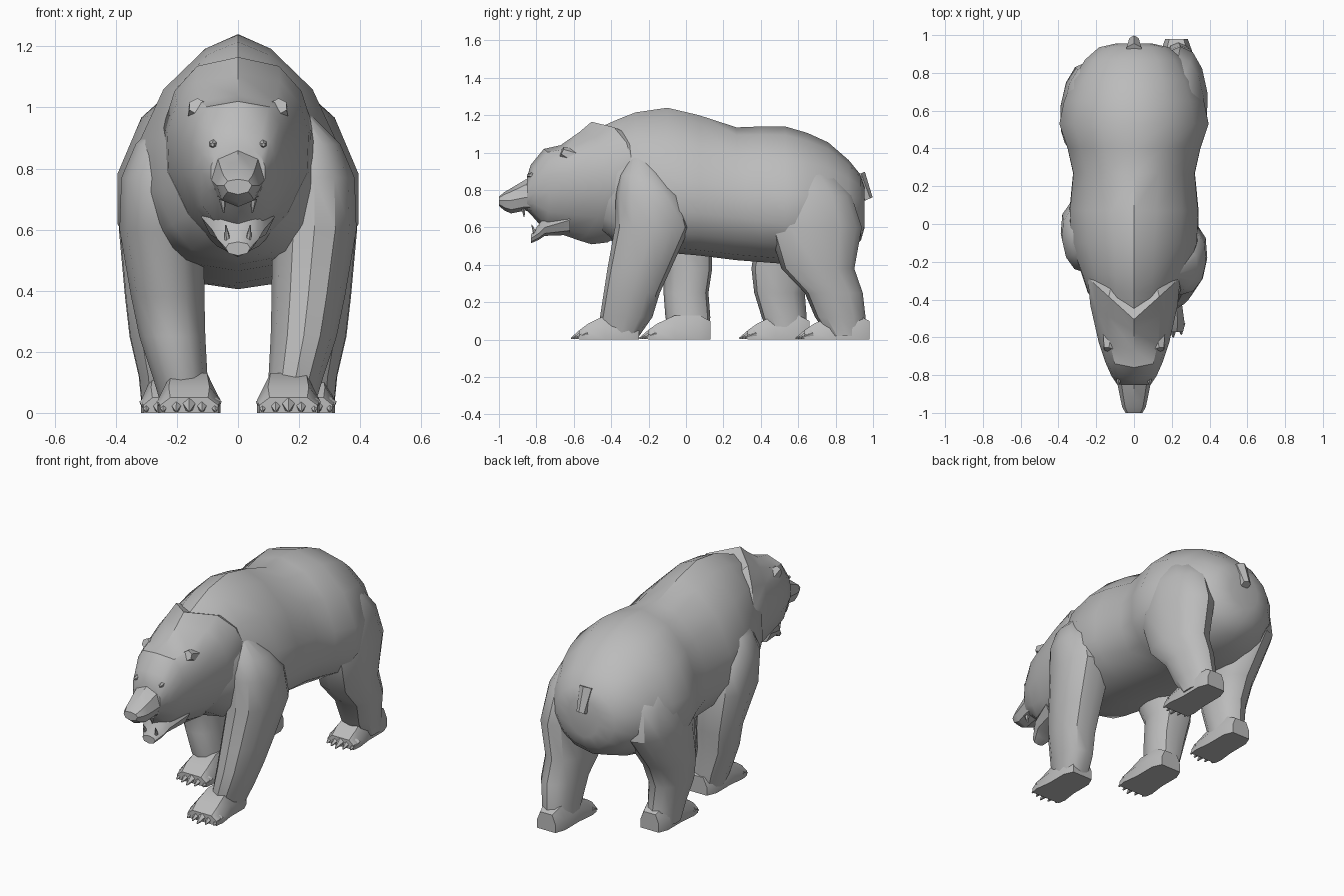
import bpy, bmesh, math
from mathutils import Vector, Matrix

if "Cube" in bpy.data.objects:
    bpy.data.objects.remove(bpy.data.objects["Cube"], do_unlink=True)

fur = bpy.data.materials.new("grey_fur")
fur.use_nodes = True
grey = (0.5, 0.5, 0.5, 1)
fur.diffuse_color = grey
fur.node_tree.nodes["Principled BSDF"].inputs["Base Color"].default_value = grey


def finish(name, bm):
    """Turn a bmesh into a shaded, coloured object."""
    bmesh.ops.recalc_face_normals(bm, faces=bm.faces)
    mesh = bpy.data.meshes.new(name)
    bm.to_mesh(mesh)
    bm.free()
    mesh.materials.append(fur)
    obj = bpy.data.objects.new(name, mesh)
    bpy.context.collection.objects.link(obj)
    bpy.ops.object.select_all(action="DESELECT")
    obj.select_set(True)
    bpy.context.view_layer.objects.active = obj
    bpy.ops.object.shade_smooth_by_angle(angle=math.radians(35))


def loft(name, rings):
    """Skin a list of equal-sized point rings and close both ends."""
    bm = bmesh.new()
    loops = [[bm.verts.new(p) for p in ring] for ring in rings]
    n = len(loops[0])
    for a, b in zip(loops, loops[1:]):
        for i in range(n):
            j = (i + 1) % n
            bm.faces.new((a[i], a[j], b[j], b[i]))
    bm.faces.new(loops[0])
    bm.faces.new(loops[-1])
    finish(name, bm)


def power(v, e):
    return math.copysign(abs(v) ** e, v)


def upright(y, top, mid, bottom, w, up=.8, low=.8, sweep=0, sides=14):
    """Cross-section facing forward: up and low pinch (above one) or square off
    (below one) the two halves, sweep carries the flanks backward."""
    ring = []
    for i in range(sides):
        t = math.tau * i / sides
        c = math.cos(t)
        x = w * power(math.sin(t), up if c > 0 else low)
        z = mid + c * (top - mid if c > 0 else mid - bottom)
        ring.append((x, y + sweep * abs(x), z))
    return ring


def level(z, x, y, rx, ry, taper, sides=12):
    """Horizontal cross-section of a leg, narrowed toward the back by taper."""
    ring = []
    for i in range(sides):
        c, s = math.cos(math.tau * i / sides), math.sin(math.tau * i / sides)
        ring.append((x + rx * power(c, .85) * (1 - taper * s),
                     y + ry * power(s, .9), z))
    return ring


def spike(name, start, end, r_start, r_end, sides=6):
    """Tapered piece between two points."""
    a, b = Vector(start), Vector(end)
    spin = (b - a).to_track_quat("Z", "Y").to_matrix().to_4x4()
    bm = bmesh.new()
    bmesh.ops.create_cone(bm, cap_ends=True, segments=sides, radius1=r_start,
                          radius2=r_end, depth=(b - a).length,
                          matrix=Matrix.Translation((a + b) / 2) @ spin)
    finish(name, bm)


# Torso from neck to rump: y, top, widest height, bottom, half width, pinches
torso = [
    (-.45, 1.14, .82, .56, .19, 1.1, .8), (-.36, 1.18, .8, .505, .25, 1.15, .6),
    (-.27, 1.215, .8, .485, .28, 1.25, .65),
    (-.1, 1.24, .76, .465, .345, 1.4, .8), (.07, 1.2, .74, .45, .35, 1.3, .9),
    (.27, 1.135, .72, .425, .33, 1.1, .9), (.4, 1.14, .7, .415, .36, 1, .95),
    (.53, 1.14, .68, .405, .405, 1, .95),
    (.65, 1.105, .68, .41, .38, 1, 1), (.76, 1.055, .69, .43, .335, .95, 1),
    (.87, .96, .7, .47, .265, .9, 1), (.935, .88, .72, .53, .19, .9, 1),
    (.955, .82, .72, .6, .1, .9, 1),
]
loft("torso", [upright(*s) for s in torso])

# Head with a collar of fur at the back, last value sweeps the cheeks back
head = [
    (-.42, 1.13, .86, .52, .22, .75, 1.4, .9),
    (-.505, 1.165, .87, .51, .25, .75, 1.55, .9),
    (-.57, 1.11, .86, .53, .235, .65, 1.5, .6),
    (-.67, 1.04, .85, .565, .19, .5, 1.3, .25),
    (-.76, 1.02, .84, .59, .155, .5, 1, .2),
    (-.83, .935, .82, .67, .12, .5, .9, .2),
    (-.85, .87, .79, .69, .09, .7, .8, 0),
]
loft("head", [upright(*s) for s in head])

muzzle = [
    (-.78, .885, .77, .68, .1), (-.86, .855, .76, .69, .085),
    (-.935, .81, .745, .675, .07), (-.97, .79, .745, .69, .062),
    (-1, .765, .745, .715, .045),
]
loft("muzzle", [upright(*s, sides=8) for s in muzzle])

jaw = [
    (-.62, .74, .64, .56, .12), (-.755, .69, .6, .555, .085),
    (-.785, .62, .57, .535, .068), (-.83, .56, .54, .515, .04),
]
loft("lower_jaw", [upright(*s, sides=8) for s in jaw])
spike("tail", (0, .915, .88), (0, .972, .75), .045, .028)

# Paired face details
for side, s in (("left", 1), ("right", -1)):
    spike(side + "_ear", (s * .12, -.58, .965), (s * .135, -.665, 1.005), .055, .028)
    spike(side + "_eye", (s * .08, -.82, .88), (s * .084, -.848, .878), .016, .006)
    spike(side + "_upper_fang", (s * .05, -.87, .7), (s * .047, -.865, .655), .013, .002)
    spike(side + "_lower_fang", (s * .034, -.805, .56), (s * .04, -.825, .615), .012, .002)


def paw(name, x, heel, toe, w):
    """Flat-soled paw with five claws."""
    def along(f):
        return heel + (toe - heel) * f
    half = ((1, 0), (1, .5), (.65, 1))
    outline = list(half) + [(-a, b) for a, b in reversed(half)]
    rings = []
    for f, k, h in ((0, .7, .1), (.15, .95, .13), (.5, .95, .13),
                    (.75, 1.08, .085), (.88, 1, .05)):
        rings.append([(x + w * k * a, along(f), h * b) for a, b in outline])
    loft(name, rings)
    for i in range(-2, 3):
        back = .015 * abs(i)
        spike(f"{name}_claw_{i + 3}", (x + i * w * .43, along(.84) + back, .03),
              (x + i * w * .45, toe + back, .006), .026, .004, 5)


# Leg tables: height, x centre, x radius, then y centre and y radius per side
heights = (.99, .88, .77, .6, .38, .25, .12, .02)
front_x = ((.2, .025), (.225, .11), (.25, .132), (.25, .138),
           (.23, .12), (.215, .108), (.19, .09), (.17, .08))
front_left_y = ((-.26, .03), (-.235, .12), (-.2, .175), (-.18, .2),
                (-.25, .17), (-.29, .15), (-.32, .14), (-.35, .1))
front_right_y = ((-.1, .03), (-.1, .12), (-.08, .18), (-.05, .19),
                 (.01, .13), (0, .12), (.01, .12), (.02, .1))
hind_x = ((.17, .03), (.21, .115), (.235, .135), (.245, .145),
          (.245, .125), (.245, .11), (.235, .09), (.23, .085))
hind_left_y = ((.56, .05), (.62, .18), (.665, .22), (.69, .25),
               (.705, .195), (.79, .155), (.825, .135), (.86, .1))
hind_right_y = ((.54, .05), (.6, .18), (.625, .22), (.62, .24),
                (.52, .17), (.5, .135), (.525, .12), (.55, .1))


def leg(name, s, xs, ys, taper):
    loft(name, [level(z, s * x, y, rx, ry, taper)
                for z, (x, rx), (y, ry) in zip(heights, xs, ys)])


leg("front_left_leg", 1, front_x, front_left_y, -.12)
leg("front_right_leg", -1, front_x, front_right_y, -.12)
leg("hind_left_leg", 1, hind_x, hind_left_y, .2)
leg("hind_right_leg", -1, hind_x, hind_right_y, .2)

paw("front_left_paw", .165, -.25, -.615, .095)
paw("front_right_paw", -.16, .13, -.25, .095)
paw("hind_left_paw", .225, .98, .585, .085)
paw("hind_right_paw", -.225, .66, .285, .085)
